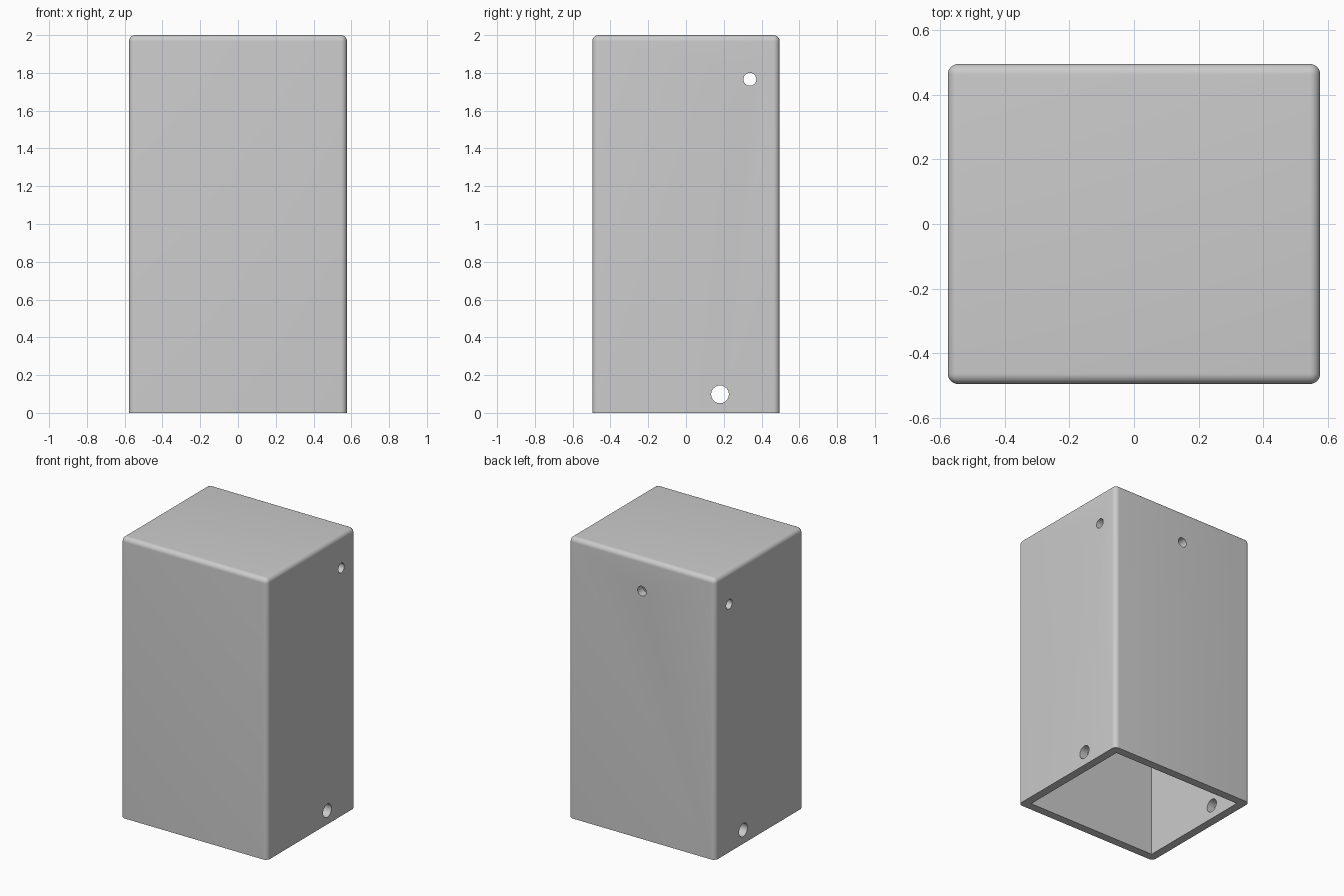
import bpy, bmesh, math
from mathutils import Matrix, Vector

if "Cube" in bpy.data.objects:
    bpy.data.objects.remove(bpy.data.objects["Cube"], do_unlink=True)

HX, HY, H = 0.577, 0.496, 2.0     # half width, half depth, height
WALL, ROUND = 0.06, 0.033

grey = bpy.data.materials.new("light_grey")
grey.use_nodes = True
colour = (0.6, 0.6, 0.6, 1)
grey.diffuse_color = colour
grey.node_tree.nodes["Principled BSDF"].inputs["Base Color"].default_value = colour


def add_object(name, bm):
    mesh = bpy.data.meshes.new(name)
    bm.to_mesh(mesh)
    bm.free()
    mesh.materials.append(grey)
    obj = bpy.data.objects.new(name, mesh)
    bpy.context.collection.objects.link(obj)
    return obj


def box(hx, hy, z0, z1):
    bm = bmesh.new()
    bmesh.ops.create_cube(bm, size=1)
    bmesh.ops.scale(bm, vec=(2 * hx, 2 * hy, z1 - z0), verts=bm.verts)
    bmesh.ops.translate(bm, vec=(0, 0, (z0 + z1) / 2), verts=bm.verts)
    return bm


def drill(name, centre, axis, radius, length):
    bm = bmesh.new()
    turn = Vector((0, 0, 1)).rotation_difference(Vector(axis)).to_matrix().to_4x4()
    bmesh.ops.create_cone(bm, cap_ends=True, segments=32, radius1=radius, radius2=radius,
                          depth=length, matrix=Matrix.Translation(centre) @ turn)
    return add_object(name, bm)


# Cover: rounded everywhere except around the open bottom
bm = box(HX, HY, 0, H)
edges = [e for e in bm.edges if max(v.co.z for v in e.verts) > H / 2]
bmesh.ops.bevel(bm, geom=edges, offset=ROUND, segments=8, profile=0.5, affect="EDGES")
cover = add_object("cover", bm)

# Cavity and drilled holes
cutters = [
    add_object("cavity_cutter", box(HX - WALL, HY - WALL, -0.1, H - WALL)),
    drill("upper_side_hole_cutter", (0, 0.338, 1.766), (1, 0, 0), 0.034, 2),
    drill("lower_side_hole_cutter", (0, 0.18, 0.098), (1, 0, 0), 0.047, 2),
    drill("back_hole_cutter", (0, HY, 1.766), (0, 1, 0), 0.034, 0.4),
]
for cutter in cutters:
    cut = cover.modifiers.new(cutter.name, "BOOLEAN")
    cut.operation = "DIFFERENCE"
    cut.solver = "EXACT"
    cut.object = cutter

# Apply the cuts and discard the cutters
bpy.ops.object.select_all(action="DESELECT")
bpy.context.view_layer.objects.active = cover
cover.select_set(True)
for name in [m.name for m in cover.modifiers]:
    bpy.ops.object.modifier_apply(modifier=name)
for cutter in cutters:
    bpy.data.objects.remove(cutter, do_unlink=True)
bpy.ops.object.shade_smooth_by_angle(angle=math.radians(30))
